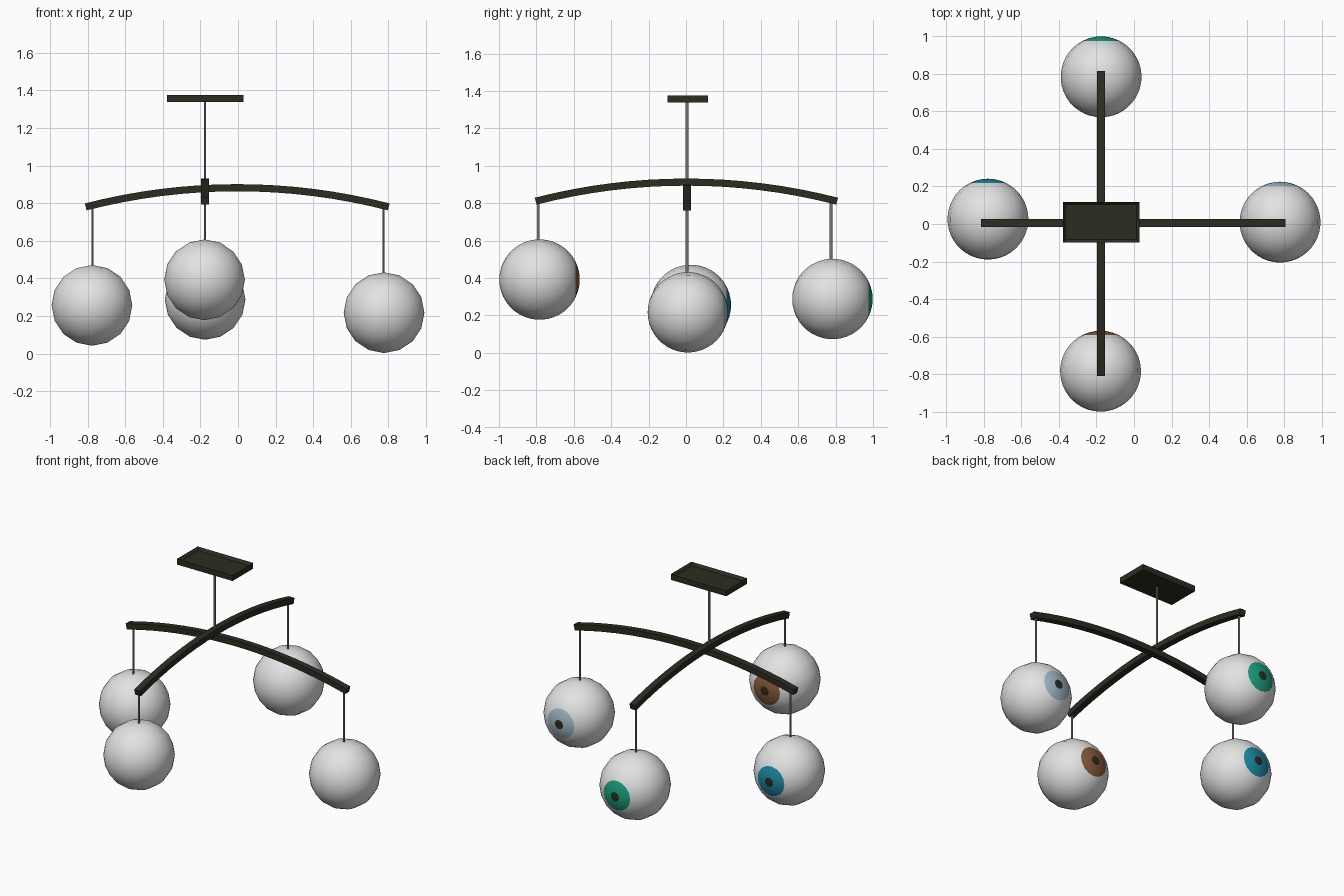
import bpy, bmesh, math
from mathutils import Vector

if "Cube" in bpy.data.objects:
    bpy.data.objects.remove(bpy.data.objects["Cube"])


def material(name, rgb):
    m = bpy.data.materials.new(name)
    m.diffuse_color = (*[(c / 255) ** 2.2 for c in rgb], 1)
    m.use_nodes = True
    m.node_tree.nodes["Principled BSDF"].inputs["Base Color"].default_value = m.diffuse_color
    return m


DARK = material("dark_wood", (48, 48, 38))
WHITE = material("eye_white", (226, 226, 226))
WIRE = material("grey_wire", (150, 150, 150))
IRISES = {
    "left": material("teal_blue", (30, 136, 160)),
    "right": material("pale_blue", (155, 182, 194)),
    "back": material("green", (30, 155, 122)),
    "front": material("brown", (132, 90, 58)),
}


def finish(name, bm, mats, smooth=False):
    bmesh.ops.recalc_face_normals(bm, faces=bm.faces)
    for f in bm.faces:
        f.smooth = smooth
    me = bpy.data.meshes.new(name)
    bm.to_mesh(me)
    bm.free()
    for m in mats:
        me.materials.append(m)
    ob = bpy.data.objects.new(name, me)
    bpy.context.collection.objects.link(ob)
    return ob


CX, CY, R = -0.175, 0.006, 0.215
IRIS, PUPIL = math.radians(27), math.radians(8)


def eyeball(name, centre, iris):
    """Globe lathed around the y axis, with iris and pupil as rings at the +y pole."""
    bm = bmesh.new()
    segs, rings = 16, 18
    angles = [PUPIL, math.radians(17.5)]
    angles += [IRIS + (math.pi - IRIS) * i / rings for i in range(rings)]
    c = Vector(centre)
    loops = []
    for a in angles:
        r = R * math.sin(a)
        loops.append([bm.verts.new(c + Vector((r * math.cos(t), R * math.cos(a), r * math.sin(t))))
                      for t in (2 * math.pi * s / segs for s in range(segs))])
    poles = [bm.verts.new(c + Vector((0, y, 0))) for y in (R, -R)]
    for s in range(segs):
        n = (s + 1) % segs
        bm.faces.new((poles[0], loops[0][s], loops[0][n])).material_index = 2
        bm.faces.new((poles[1], loops[-1][n], loops[-1][s]))
        for i in range(len(loops) - 1):
            f = bm.faces.new((loops[i][s], loops[i + 1][s], loops[i + 1][n], loops[i][n]))
            f.material_index = 1 if i < 2 else 0
    finish(name, bm, [WHITE, iris, DARK], True)


def wire(name, x, y, z0, z1):
    """Thin hanging wire, slightly wider along y."""
    bm = bmesh.new()
    bmesh.ops.create_cone(bm, cap_ends=True, segments=8, radius1=1, radius2=1, depth=1)
    for v in bm.verts:
        v.co = (x + v.co.x * 0.0055, y + v.co.y * 0.0075, z0 + (v.co.z + 0.5) * (z1 - z0))
    finish(name, bm, [WIRE])


def arm(name, along_x, cx, cy, z_mid, half=0.806, sag=0.102):
    """Square bar swept along a shallow arc."""
    bm = bmesh.new()
    rad = (half ** 2 + sag ** 2) / (2 * sag)
    lim, n = math.asin(half / rad), 16
    w, h = 0.021, 0.019
    prev = None
    for i in range(n + 1):
        a = -lim + 2 * lim * i / n
        ring = []
        for side, up in ((-w, -h), (w, -h), (w, h), (-w, h)):
            d = (rad + up) * math.sin(a)
            z = z_mid - rad + (rad + up) * math.cos(a)
            ring.append(bm.verts.new((cx + d, cy + side, z) if along_x else (cx + side, cy + d, z)))
        if prev:
            for k in range(4):
                bm.faces.new((prev[k], prev[(k + 1) % 4], ring[(k + 1) % 4], ring[k]))
        else:
            bm.faces.new(ring)
        prev = ring
    bm.faces.new(prev)
    finish(name, bm, [DARK])


# Ceiling plate: shallow tray open at the top
bm = bmesh.new()
bmesh.ops.create_cube(bm, size=1)
for v in bm.verts:
    v.co = (CX + v.co.x * 0.408, 0.01 + v.co.y * 0.216, 1.357 + v.co.z * 0.038)
top = max(bm.faces, key=lambda f: f.calc_center_median().z)
bmesh.ops.inset_region(bm, faces=[top], thickness=0.022)
for v in top.verts:
    v.co.z -= 0.018
finish("ceiling_plate", bm, [DARK])

# Crossed arms and the main wire
arm("side_arm", True, -0.004, CY, 0.882)
arm("cross_arm", False, CX, CY - 0.004, 0.913)
wire("main_wire", CX, CY, 0.92, 1.345)

# Hanging eyeballs: centre and height of the arm above
balls = {
    "left": ((-0.777, 0.026, 0.256), 0.785, (-0.773, CY)),
    "right": ((0.777, 0.01, 0.217), 0.785, (0.775, CY)),
    "back": ((CX, 0.783, 0.288), 0.815, (CX, 0.775)),
    "front": ((-0.178, -0.783, 0.392), 0.815, (CX, -0.79)),
}
for side, (centre, arm_z, (wx, wy)) in balls.items():
    eyeball(side + "_eyeball", centre, IRISES[side])
    wire(side + "_wire", wx, wy, centre[2] + R - 0.015, arm_z)
